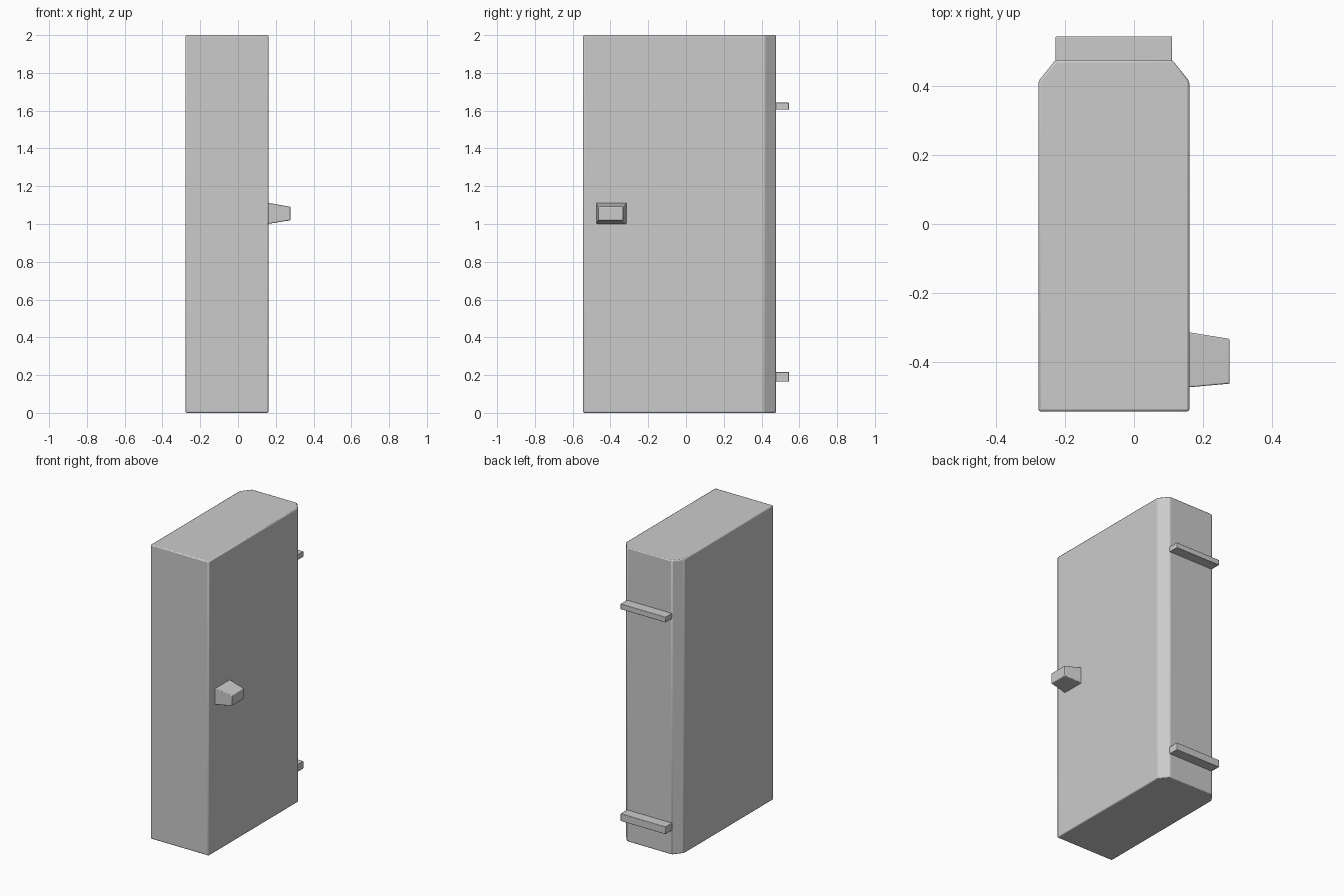
import bpy, bmesh

if "Cube" in bpy.data.objects:
    bpy.data.objects.remove(bpy.data.objects["Cube"])


def finish(name, bm, bevel):
    """Turn a bmesh into a smooth-shaded object with softened edges."""
    bmesh.ops.recalc_face_normals(bm, faces=bm.faces)
    mesh = bpy.data.meshes.new(name)
    bm.to_mesh(mesh)
    bm.free()
    obj = bpy.data.objects.new(name, mesh)
    bpy.context.collection.objects.link(obj)
    mod = obj.modifiers.new("soft_edges", 'BEVEL')
    mod.width = bevel
    mod.segments = 2
    mod.limit_method = 'ANGLE'
    bpy.ops.object.select_all(action='DESELECT')
    obj.select_set(True)
    bpy.context.view_layer.objects.active = obj
    bpy.ops.object.shade_smooth_by_angle(angle=0.6)
    return obj


def loft(name, start, end, bevel):
    """Solid between two matching outlines."""
    bm = bmesh.new()
    a = [bm.verts.new(p) for p in start]
    b = [bm.verts.new(p) for p in end]
    bm.faces.new(a)
    bm.faces.new(b)
    n = len(a)
    for i in range(n):
        bm.faces.new((a[i], a[(i + 1) % n], b[(i + 1) % n], b[i]))
    return finish(name, bm, bevel)


def rect_yz(x, y0, y1, z0, z1):
    return [(x, y0, z0), (x, y1, z0), (x, y1, z1), (x, y0, z1)]


# Door slab with chamfered rear corners
outline = [(-0.278, -0.545), (0.161, -0.545), (0.161, 0.415),
           (0.111, 0.477), (-0.228, 0.477), (-0.278, 0.415)]
loft("door_body", [(x, y, 0) for x, y in outline],
     [(x, y, 2) for x, y in outline], 0.007)

# Tapered handle on the right side
loft("handle", rect_yz(0.155, -0.475, -0.314, 1.0, 1.113),
     rect_yz(0.278, -0.464, -0.334, 1.02, 1.091), 0.004)

# Hinge bars across the back
for name, z0, z1 in (("lower_hinge", 0.165, 0.216), ("upper_hinge", 1.605, 1.642)):
    loft(name, rect_yz(-0.228, 0.465, 0.545, z0, z1),
         rect_yz(0.111, 0.465, 0.545, z0, z1), 0.003)
